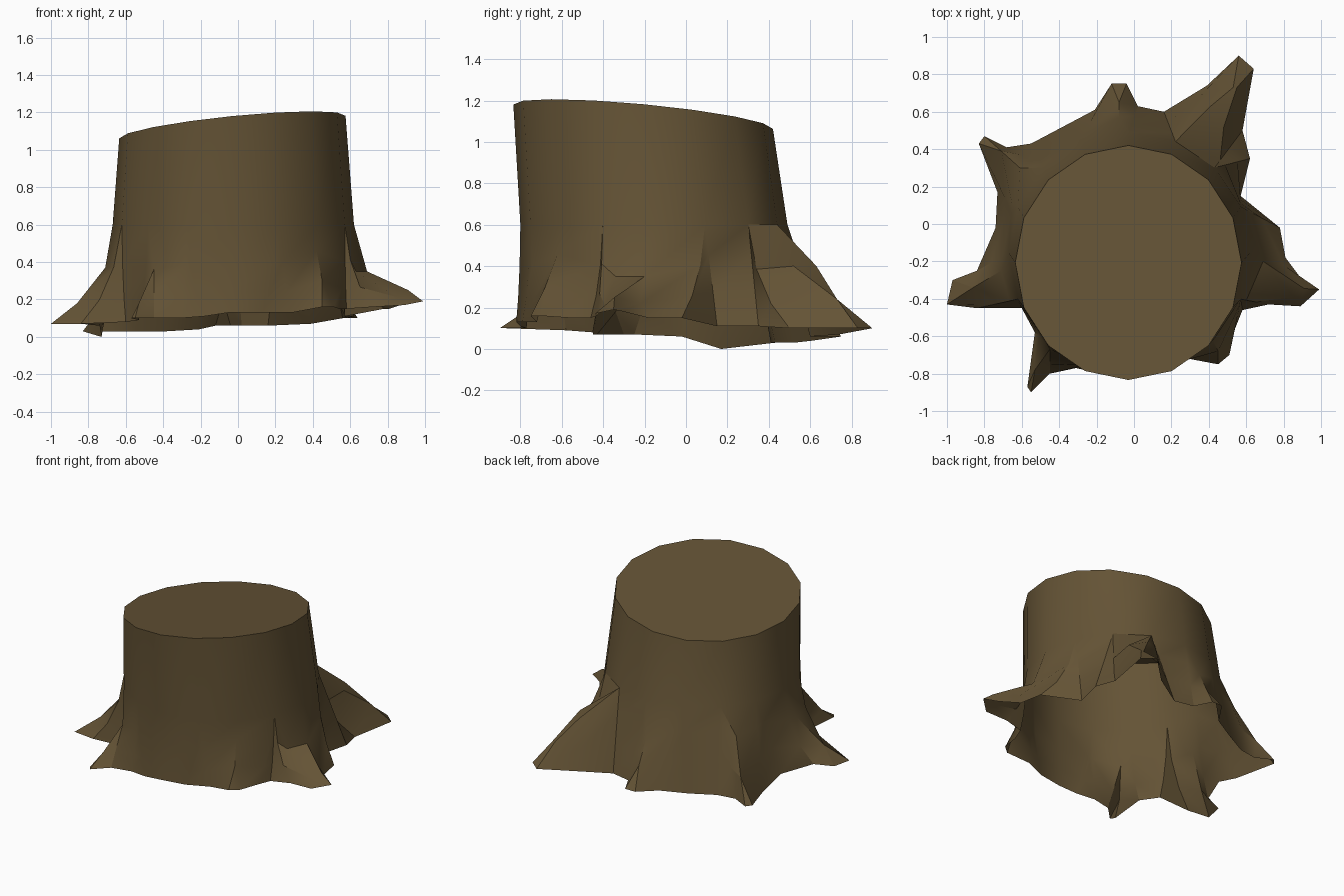
import bpy, bmesh, math
from mathutils import Vector

if "Cube" in bpy.data.objects:
    bpy.data.objects.remove(bpy.data.objects["Cube"])

# Ground outline of trunk and root tips, anticlockwise: x, y, z
outline = [
    (.99, -.35, .19), (.90, -.30, .18), (.81, -.18, .15), (.78, -.02, .15),
    (.57, .15, .11), (.62, .35, .11), (.58, .50, .10), (.64, .83, .10),
    (.56, .90, .10), (.39, .74, .07), (.16, .60, .06), (.02, .63, .06),
    (-.04, .75, .06), (-.12, .75, .06), (-.21, .61, .04), (-.38, .52, .03),
    (-.55, .43, .03), (-.68, .41, .03), (-.80, .47, .03), (-.83, .43, .03),
    (-.73, .17, .00), (-.74, -.02, .06), (-.84, -.25, .07), (-.97, -.30, .07),
    (-1.0, -.43, .07), (-.84, -.45, .07), (-.60, -.45, .08), (-.53, -.58, .09),
    (-.57, -.87, .10), (-.55, -.90, .10), (-.45, -.80, .10), (-.31, -.77, .10),
    (-.18, -.80, .11), (-.05, -.82, .13), (.13, -.79, .13), (.29, -.72, .13),
    (.45, -.75, .16), (.51, -.70, .16), (.54, -.56, .15), (.58, -.46, .15),
    (.72, -.43, .16), (.89, -.44, .17)]

# Root ridges: columns sharing a ridge -> low ridge point, shoulder point
ridges = [
    ((0,), (.91, -.345, .25), (.69, -.20, .35)),             # right root
    ((1, 2), (.80, -.22, .22), (.69, -.20, .35)),
    ((41,), (.86, -.39, .21), (.63, -.34, .35)),
    ((7,), (.55, .73, .24), (.48, .52, .40)),                # back right root
    ((8,), (.53, .73, .24), (.41, .63, .40)),
    ((9,), (.36, .69, .22), (.31, .59, .40)),
    ((12, 13), (-.08, .65, .20), (-.08, .57, .36)),          # back root
    ((18, 19), (-.71, .39, .18), (-.61, .30, .42)),          # back left root
    ((23, 24), (-.86, -.34, .18), (-.71, -.25, .37)),        # left root
    ((28, 29), (-.53, -.78, .18), (-.45, -.67, .36)),        # front left root
    ((30,), (-.45, -.75, .20), (-.45, -.67, .36)),
    ((36, 37), (.45, -.68, .30), (.42, -.62, .46)),          # front right root
]
ridge_of = {i: (Vector(lo), Vector(hi)) for cols, lo, hi in ridges for i in cols}
straight = {4, 5, 10, 11, *range(14, 18), 20, 21}   # plain sloping wall
STEP = math.tau / 16   # the trunk has sixteen sides


def ring_point(a, cx, cy, rx, ry, z):
    return Vector((cx + rx * math.cos(a), cy + ry * math.sin(a), z))


# Loft from the open ground edge, over the roots, up to the slanted cut
bm = bmesh.new()
columns = []
for i, p in enumerate(outline):
    p = Vector(p)
    a = round(math.atan2(p.y + .20, p.x + .03) / STEP) * STEP
    waist = ring_point(a, -.025, -.155, .645, .645, .60)
    top = ring_point(a, -.03, -.207, .605, .627, 0)
    top.z = 1.122 + .10 * (top.x + .03) - .094 * (top.y + .21)
    if i in ridge_of:
        low, high = ridge_of[i]
    elif i in straight:
        low, high = p.lerp(waist, .35), p.lerp(waist, .70)
    else:
        low, high = p.lerp(waist, .45), p.lerp(waist, .80)
        low.z = p.z + (.60 - p.z) * .24
        high.z = p.z + (.60 - p.z) * .57
    columns.append([bm.verts.new(v) for v in (p, low, high, waist, top)])

n = len(columns)
for i in range(n):
    c, d = columns[i], columns[(i + 1) % n]
    for k in range(4):
        bm.faces.new((c[k], d[k], d[k + 1], c[k + 1]))
bm.faces.new([c[4] for c in columns])   # cut top
bmesh.ops.remove_doubles(bm, verts=bm.verts, dist=.001)
bmesh.ops.recalc_face_normals(bm, faces=bm.faces)
# Normals point outward: the cut top is the largest face
if max(bm.faces, key=lambda f: f.calc_area()).normal.z < 0:
    bmesh.ops.reverse_faces(bm, faces=bm.faces)

mesh = bpy.data.meshes.new("tree_stump")
bm.to_mesh(mesh)
bm.free()
stump = bpy.data.objects.new("tree_stump", mesh)
bpy.context.collection.objects.link(stump)

# Bark colour
bark = bpy.data.materials.new("brown_bark")
bark.diffuse_color = (.128, .087, .036, 1)
bark.use_nodes = True
bark.node_tree.nodes["Principled BSDF"].inputs["Base Color"].default_value = bark.diffuse_color
mesh.materials.append(bark)

bpy.context.view_layer.objects.active = stump
stump.select_set(True)
bpy.ops.object.shade_smooth_by_angle(angle=math.radians(30))
